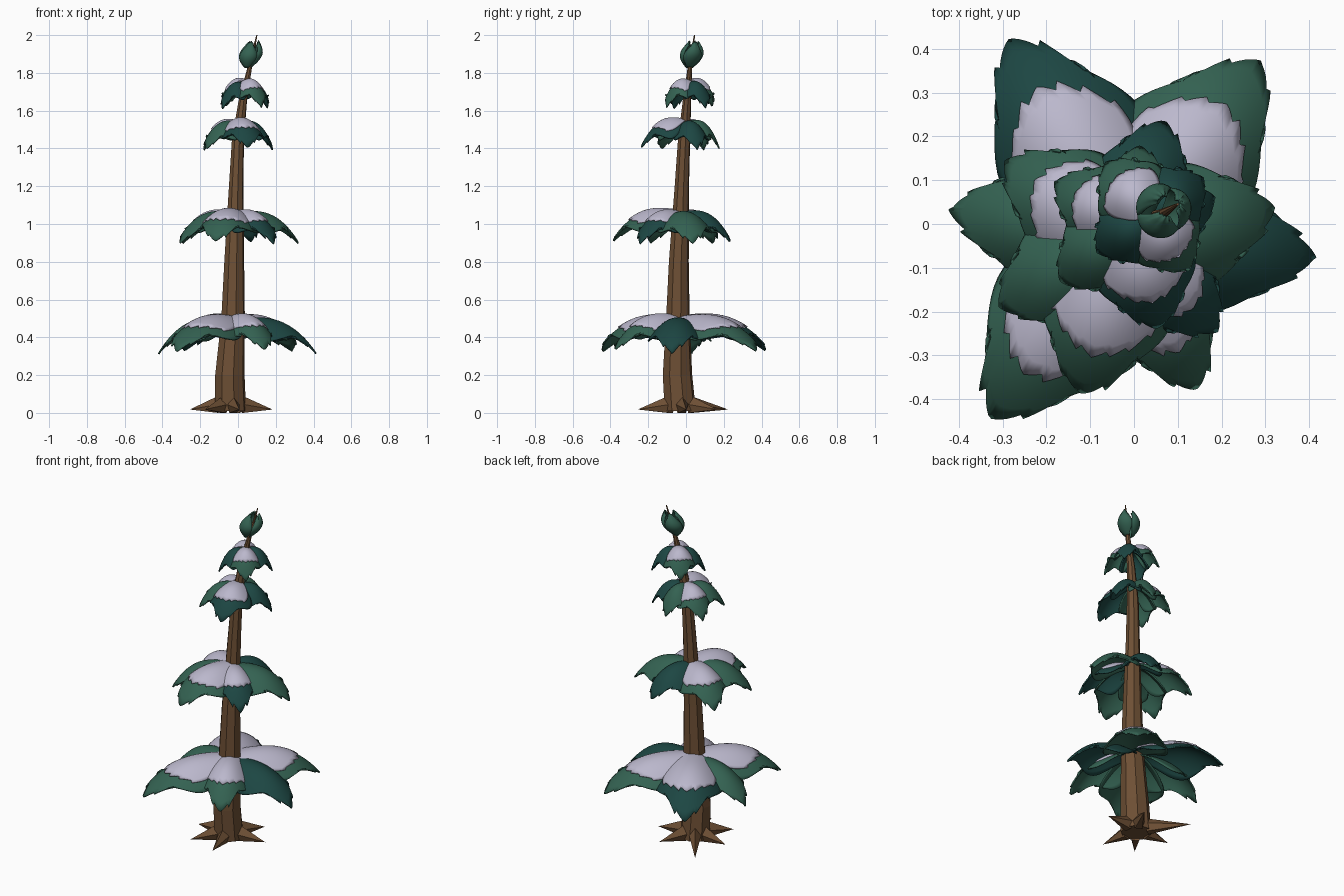
import bpy, bmesh, math, random
from mathutils import Vector

random.seed(4)
cube = bpy.data.objects.get("Cube")
if cube:
    bpy.data.objects.remove(cube)


def material(name, color):
    m = bpy.data.materials.new(name)
    m.use_nodes = True
    m.diffuse_color = (*color, 1)
    m.node_tree.nodes["Principled BSDF"].inputs["Base Color"].default_value = (*color, 1)
    return m


BARK = material("bark brown", (0.155, 0.079, 0.035))
GREEN = material("leaf green", (0.034, 0.122, 0.084))
DARK = material("dark teal", (0.012, 0.062, 0.056))
SNOW = material("snow", (0.5, 0.48, 0.61))


def make_object(name, bm, mat, smooth=None, thickness=0):
    bmesh.ops.recalc_face_normals(bm, faces=bm.faces)
    mesh = bpy.data.meshes.new(name)
    bm.to_mesh(mesh)
    bm.free()
    mesh.materials.append(mat)
    ob = bpy.data.objects.new(name, mesh)
    bpy.context.collection.objects.link(ob)
    if thickness:
        mod = ob.modifiers.new("thickness", 'SOLIDIFY')
        mod.thickness = thickness
        mod.offset = -1
    if smooth:
        bpy.ops.object.select_all(action='DESELECT')
        bpy.context.view_layer.objects.active = ob
        ob.select_set(True)
        bpy.ops.object.shade_smooth_by_angle(angle=math.radians(smooth))
    return ob


def grid(rows, cols, point):
    """Sheet of quads through point(t, v), t in 0..1 and v in -1..1."""
    bm = bmesh.new()
    vs = [[bm.verts.new(point(r / rows, 2 * c / cols - 1)) for c in range(cols + 1)]
          for r in range(rows + 1)]
    for r in range(rows):
        for c in range(cols):
            bm.faces.new((vs[r][c], vs[r + 1][c], vs[r + 1][c + 1], vs[r][c + 1]))
    return bm


def ragged(cols, step, amount):
    """Saw teeth, one per step columns, hooked towards the middle, looked up by v."""
    half = cols // 2
    sizes = [amount * random.uniform(0.4, 1) for _ in range(cols + 1)]

    def depth(v):
        i = round((v + 1) * half)
        return sizes[i // step] * (1 - abs(i - half) % step * 2 / step)
    return depth


def leaf_point(length, width, droop, base, angle, teeth, reach=1, spread=1, lift=0):
    """Domed leaf with a nearly level rim and a toothed tip, pointing along angle."""
    direction = Vector((math.cos(angle), math.sin(angle), 0))
    side = Vector((-math.sin(angle), math.cos(angle), 0))

    def point(t, v):
        s = t * (1 - 0.3 * v * v + teeth(v) * t ** 6) * reach
        w = math.sin(math.pi * (0.07 + 0.7 * t * reach)) * v * spread
        z = lift + droop * (0.35 * s - 1.35 * s ** 3 - 0.75 * w * w)
        return base + direction * length * s + side * width * w + Vector((0, 0, z))
    return point


# Trunk: leaning, tapering, eight-sided
path = [(-0.04, -0.03, 0.01, 0.085), (-0.043, -0.045, 0.2, 0.08), (-0.026, -0.043, 0.5, 0.064),
        (-0.02, -0.038, 0.8, 0.054), (-0.01, -0.022, 1.2, 0.039), (0, -0.01, 1.45, 0.033),
        (0.025, 0.005, 1.65, 0.023), (0.06, 0.02, 1.82, 0.013), (0.1, 0.045, 2, 0.003)]
SIDES = 8
bm = bmesh.new()
rings = []
for x, y, z, r in path:
    rings.append([bm.verts.new((x + r * math.cos(a), y + r * math.sin(a), z))
                  for a in (math.tau * (i + 0.3) / SIDES for i in range(SIDES))])
for low, high in zip(rings, rings[1:]):
    for i in range(SIDES):
        j = (i + 1) % SIDES
        bm.faces.new((low[i], low[j], high[j], high[i]))
bm.faces.new(rings[0])
bm.faces.new(rings[-1])
make_object("trunk", bm, BARK)

# Roots: slim spikes around the trunk foot (degrees, length)
foot = Vector(path[0][:3])
for k, (degrees, length) in enumerate(((8, 0.225), (62, 0.22), (125, 0.31), (176, 0.215), (232, 0.22), (282, 0.23))):
    a = math.radians(degrees)
    out = Vector((math.cos(a), math.sin(a), 0))
    side = Vector((-out.y, out.x, 0))
    bm = bmesh.new()
    start = foot + out * 0.065
    tip = bm.verts.new(foot + out * length + Vector((0, 0, 0.008)))
    ring = [bm.verts.new(start + side * s + Vector((0, 0, z)))
            for s, z in ((-0.02, -0.01), (-0.034, 0.035), (0, 0.08), (0.034, 0.035), (0.02, -0.01))]
    for p, q in zip(ring, ring[1:] + ring[:1]):
        bm.faces.new((p, q, tip))
    bm.faces.new(ring)
    make_object(f"root_{k + 1}", bm, BARK)

# Leaf tiers: centre, droop, width ratio, then leaves (degrees, length, colour, snowy)
tiers = [
    ((-0.025, -0.03, 0.495), 0.16, 0.36,
     [(52, 0.5, GREEN, 1), (120, 0.51, DARK, 1), (171, 0.39, GREEN, 0),
      (234, 0.5, GREEN, 1), (296, 0.38, GREEN, 1), (354, 0.43, DARK, 0)]),
    ((-0.02, -0.035, 1.055), 0.145, 0.43,
     [(12, 0.34, GREEN, 0), (72, 0.28, DARK, 0), (147, 0.32, GREEN, 1),
      (208, 0.32, GREEN, 0), (254, 0.36, GREEN, 1), (315, 0.29, DARK, 1)]),
    ((0, 0, 1.535), 0.13, 0.5,
     [(18, 0.19, DARK, 0), (86, 0.175, GREEN, 0), (152, 0.2, GREEN, 1),
      (218, 0.21, GREEN, 0), (283, 0.24, DARK, 1)]),
    ((0.037, 0.02, 1.745), 0.12, 0.58,
     [(35, 0.145, DARK, 0), (130, 0.155, GREEN, 1), (215, 0.145, DARK, 0), (305, 0.15, GREEN, 1)]),
]
for n, (centre, droop, ratio, leaves) in enumerate(tiers, 1):
    for k, (degrees, length, mat, snowy) in enumerate(leaves, 1):
        base = Vector(centre) + Vector((0, 0, 0.004 * (k % 3) + 0.004 * snowy))
        shape = (length, length * ratio, droop, base, math.radians(degrees))
        bm = grid(16, 24, leaf_point(*shape, ragged(24, 6, 0.035)))
        make_object(f"tier_{n}_leaf_{k}", bm, mat, 50, 0.008)
        if snowy:
            point = leaf_point(*shape, ragged(24, 4, 0.04), reach=0.75, spread=0.8, lift=0.009)
            make_object(f"tier_{n}_snow_{k}", grid(12, 24, point), SNOW, 50, 0.009)

# Bud: upright cupped leaves round the tip
for k in range(3):
    turn = math.radians(130 + 120 * k)
    teeth = ragged(12, 3, 0.06)

    def bud_point(t, v):
        h = t * (1 - 0.15 * v * v + teeth(v) * t ** 4)
        a = turn + v * 1.1 * math.sin(math.pi * (0.2 + 0.6 * t))
        r = 0.008 + 0.056 * math.sin(math.pi * (0.05 + 0.83 * t)) * (1 - 0.15 * v * v)
        return Vector((0.05 + 0.03 * h + r * math.cos(a), 0.018 + 0.025 * h + r * math.sin(a), 1.825 + 0.14 * h))
    make_object(f"bud_leaf_{k + 1}", grid(10, 12, bud_point), GREEN, 50, 0.006)
